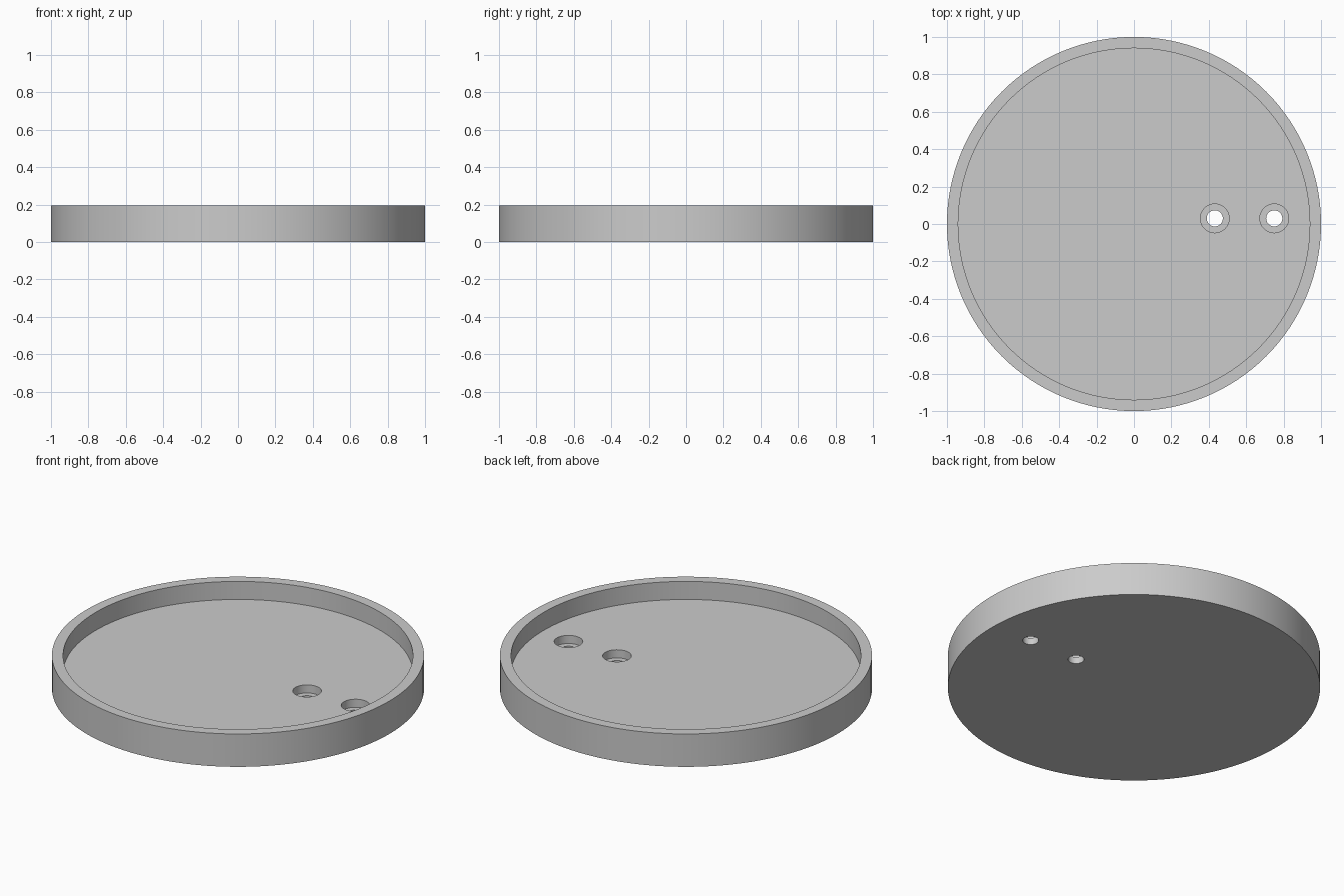
import bpy
import bmesh
from math import cos, sin, pi, radians

cube = bpy.data.objects.get("Cube")
if cube:
    bpy.data.objects.remove(cube, do_unlink=True)

HEIGHT, FLOOR, SHELF = 0.195, 0.088, 0.04


def lathe(name, profile, segments, center=(0, 0)):
    """Revolve (radius, z) points, listed bottom to top, into a closed solid."""
    bm = bmesh.new()
    rings = [[bm.verts.new((r * cos(2 * pi * i / segments),
                            r * sin(2 * pi * i / segments), z))
              for i in range(segments)] for r, z in profile]
    for low, high in zip(rings, rings[1:]):
        for i in range(segments):
            j = (i + 1) % segments
            bm.faces.new((low[i], low[j], high[j], high[i]))
    bm.faces.new(rings[0][::-1])
    bm.faces.new(rings[-1])
    bmesh.ops.recalc_face_normals(bm, faces=bm.faces)
    mesh = bpy.data.meshes.new(name)
    bm.to_mesh(mesh)
    bm.free()
    obj = bpy.data.objects.new(name, mesh)
    obj.location = (*center, 0)
    bpy.context.collection.objects.link(obj)
    return obj


# Grey material
grey = bpy.data.materials.new("light grey")
grey.use_nodes = True
grey.diffuse_color = (0.6, 0.6, 0.6, 1)
grey.node_tree.nodes["Principled BSDF"].inputs["Base Color"].default_value = grey.diffuse_color

# Round tray with a raised rim
tray = lathe("round_tray", [(1, 0), (1, HEIGHT), (0.94, HEIGHT), (0.94, FLOOR)], 128)
tray.data.materials.append(grey)

# Two counterbored screw holes
cutters = [lathe("screw_hole_cutter",
                 [(0.043, -0.1), (0.043, SHELF), (0.077, SHELF), (0.077, 0.3)],
                 48, (x, 0.03)) for x in (0.432, 0.75)]
bpy.context.view_layer.objects.active = tray
for cutter in cutters:
    cutter.hide_render = True
    cutter.data.materials.append(grey)
    mod = tray.modifiers.new("screw_hole", 'BOOLEAN')
    mod.operation = 'DIFFERENCE'
    mod.solver = 'EXACT'
    mod.object = cutter
    bpy.ops.object.modifier_apply(modifier=mod.name)
    bpy.data.objects.remove(cutter, do_unlink=True)

# Smooth walls with sharp rims
bpy.ops.object.select_all(action='DESELECT')
tray.select_set(True)
bpy.ops.object.shade_smooth_by_angle(angle=radians(30))
